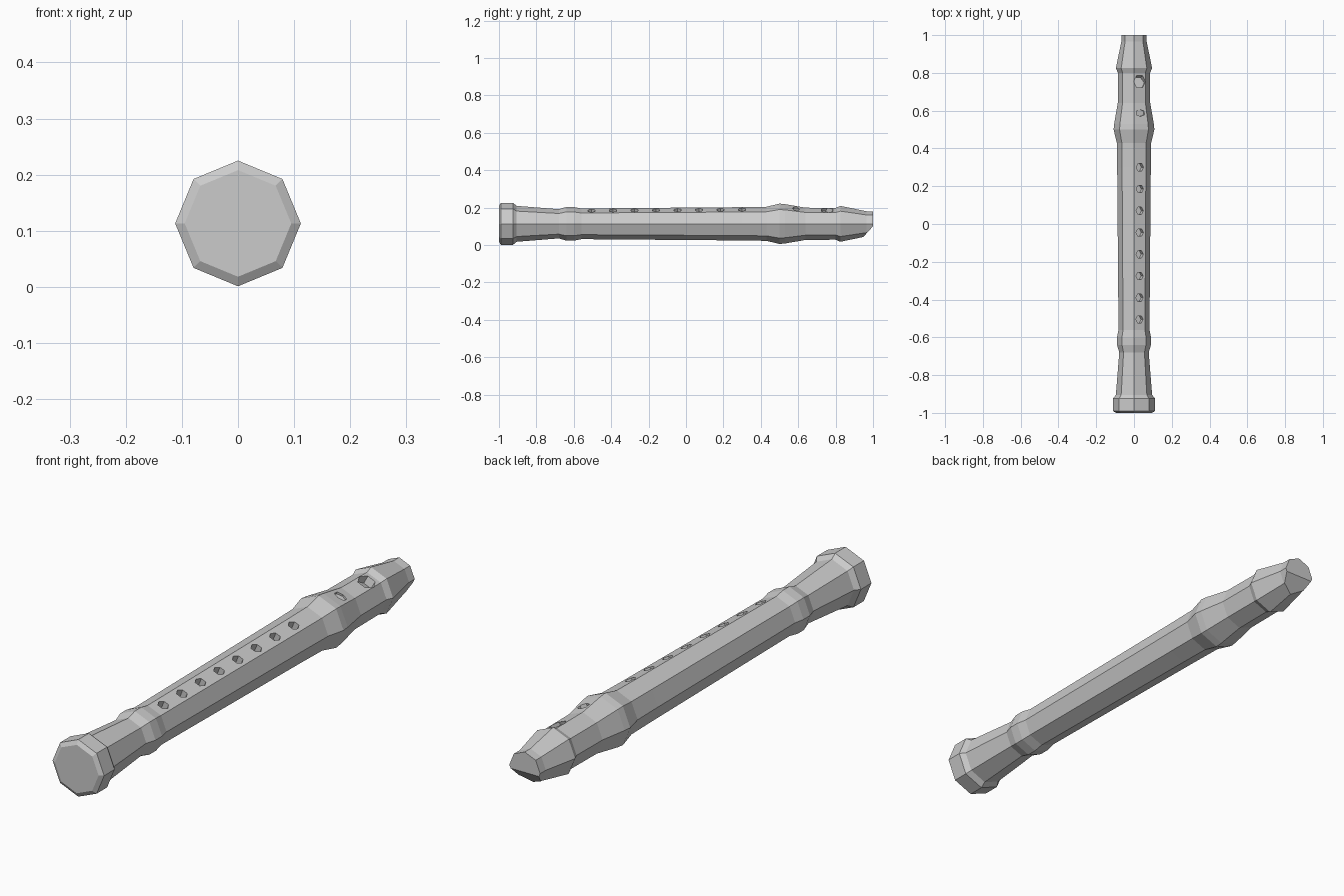
import bpy, bmesh
from math import sin, cos, pi, radians
from mathutils import Vector, Matrix

if "Cube" in bpy.data.objects:
    bpy.data.objects.remove(bpy.data.objects["Cube"])

CZ = 0.113
# (y, radius) profile from foot to mouthpiece
PROFILE = [(-1, .095), (-.99, .112), (-.925, .112), (-.905, .096), (-.68, .078),
           (-.64, .09), (-.60, .09), (-.56, .082), (.3, .089), (.43, .091),
           (.5, .108), (.53, .105), (.64, .086), (.8, .085), (.825, .096), (.965, .067), (1, .067)]


def radius_at(y):
    for (y0, r0), (y1, r1) in zip(PROFILE, PROFILE[1:]):
        if y0 <= y <= y1:
            return r0 + (r1 - r0) * (y - y0) / (y1 - y0)


def finish(bm, name):
    bmesh.ops.recalc_face_normals(bm, faces=bm.faces)
    me = bpy.data.meshes.new(name)
    bm.to_mesh(me)
    bm.free()
    ob = bpy.data.objects.new(name, me)
    bpy.context.collection.objects.link(ob)
    return ob


# Octagonal turned body
bm = bmesh.new()
rings = [[bm.verts.new((r * cos(i * pi / 4), y, CZ + r * sin(i * pi / 4))) for i in range(8)]
         for y, r in PROFILE]
for a, b in zip(rings, rings[1:]):
    for i in range(8):
        j = (i + 1) % 8
        bm.faces.new((a[i], a[j], b[j], b[i]))
bm.faces.new(rings[0])
bm.faces.new(rings[-1])

# Slanted underside of the mouthpiece
cut = bmesh.ops.bisect_plane(bm, geom=bm.verts[:] + bm.edges[:] + bm.faces[:],
                             plane_co=(0, 1, .1), plane_no=(0, .055, -.05), clear_outer=True)
edges = [e for e in cut['geom_cut'] if isinstance(e, bmesh.types.BMEdge)]
bmesh.ops.contextual_create(bm, geom=edges)
body = finish(bm, "flute_body")

# Hole cutters, set into the upper right facet
normal = Vector((cos(radians(67.5)), 0, sin(radians(67.5))))
facet = Matrix.Rotation(radians(22.5), 4, 'Y')
bm = bmesh.new()


def hole(y, half_x, half_y, depth, tilt=0, turn=0):
    top = radius_at(y) * cos(pi / 8)
    length = 0.06
    pos = Vector((0, y, CZ)) + normal * (top - depth + length / 2)
    m = (Matrix.Translation(pos) @ facet @ Matrix.Rotation(tilt, 4, 'X')
         @ Matrix.Diagonal((half_x, half_y, 1, 1)) @ Matrix.Rotation(turn, 4, 'Z'))
    bmesh.ops.create_cone(bm, cap_ends=True, segments=6, radius1=1, radius2=1, depth=length, matrix=m)


for k in range(8):
    hole(.3 - .115 * k, .021, .022, .03, turn=pi / 6)
hole(.588, .026, .019, .01)
hole(.757, .034, .034, .022, tilt=radians(-18), turn=pi / 6)
cutter = finish(bm, "hole_cutter")
cutter.hide_render = True

mod = body.modifiers.new("holes", 'BOOLEAN')
mod.operation = 'DIFFERENCE'
mod.solver = 'EXACT'
mod.object = cutter
bpy.context.view_layer.objects.active = body
body.select_set(True)
bpy.ops.object.modifier_apply(modifier="holes")
bpy.data.objects.remove(cutter)
